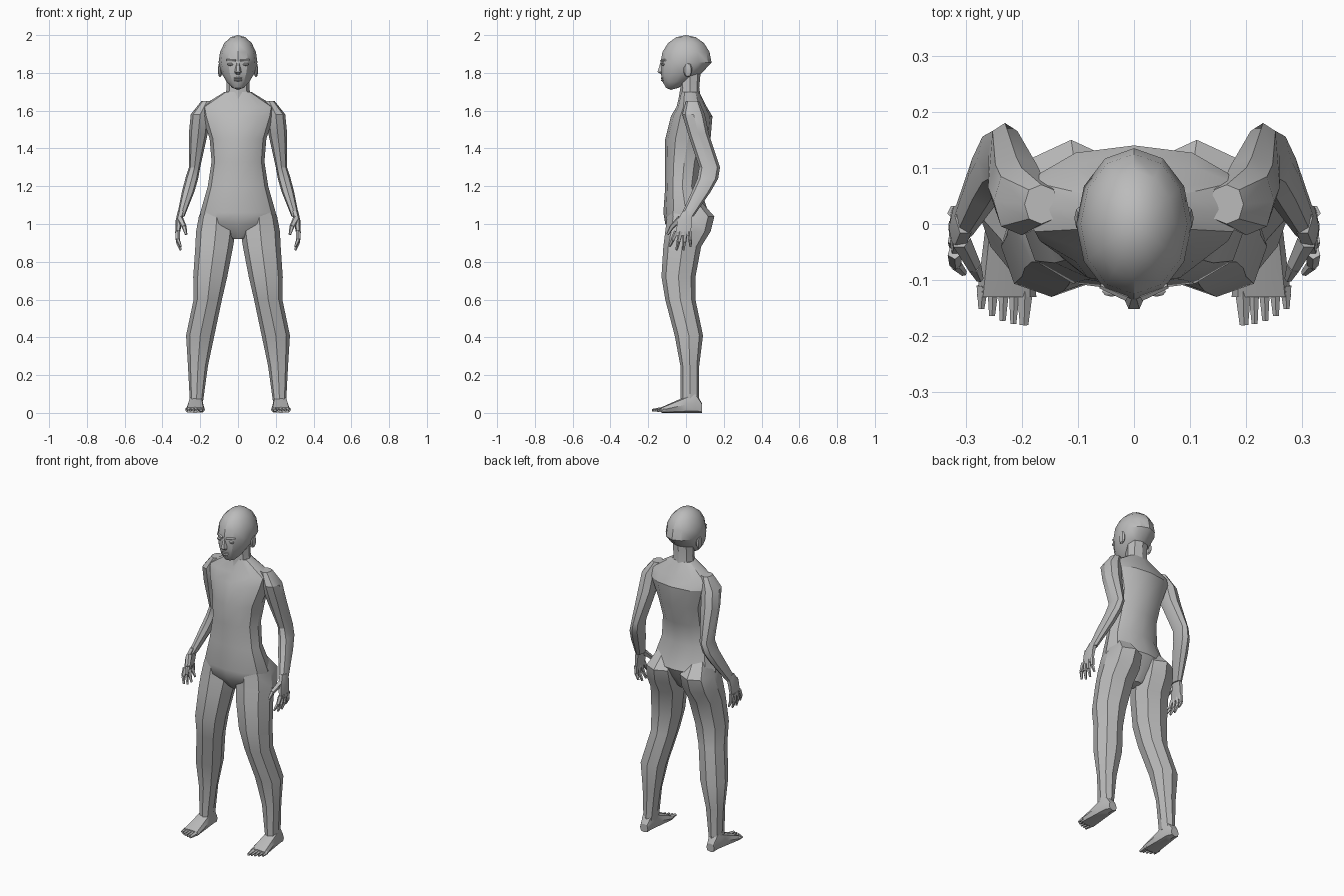
import bpy, bmesh, math
from mathutils import Vector, Matrix

cube = bpy.data.objects.get("Cube")
if cube:
    bpy.data.objects.remove(cube, do_unlink=True)

shade = 0.5
grey = bpy.data.materials.new("plain_grey")
grey.use_nodes = True
grey.diffuse_color = (shade, shade, shade, 1)
grey.node_tree.nodes["Principled BSDF"].inputs["Base Color"].default_value = grey.diffuse_color


def ring(level, width, front, back, centre=0):
    """Cross-section: half width about its centre, and extent from front to back."""
    return level, width, front, back, centre


def rounded(value, square):
    return math.copysign(abs(value) ** (2 / square), value)


def loft(bm, rings, sides=8, square=2.3, lying=False):
    """Skin through rings stacked upward, or along y when lying."""
    loops = []
    for level, width, front, back, centre in rings:
        loop = []
        for i in range(sides):
            angle = math.tau * i / sides
            across = centre + width * rounded(math.cos(angle), square)
            deep = (front + back) / 2 + (back - front) / 2 * rounded(math.sin(angle), square)
            loop.append(bm.verts.new((across, level, deep) if lying else (across, deep, level)))
        loops.append(loop)
    for lower, upper in zip(loops, loops[1:]):
        for i in range(sides):
            j = (i + 1) % sides
            bm.faces.new((lower[i], lower[j], upper[j], upper[i]))
    bm.faces.new(loops[0])
    bm.faces.new(loops[-1])


def stick(bm, start, end, thick, thin):
    """Tapered stick between two points."""
    start, end = Vector(start), Vector(end)
    along = end - start
    turn = along.to_track_quat('Z', 'Y').to_matrix().to_4x4()
    bmesh.ops.create_cone(bm, cap_ends=True, segments=5, radius1=thick, radius2=thin,
                          depth=along.length,
                          matrix=Matrix.Translation((start + end) / 2) @ turn)


def blob(bm, centre, size, around=8, up=5):
    place = Matrix.Translation(centre) @ Matrix.Diagonal((*size, 1))
    bmesh.ops.create_uvsphere(bm, u_segments=around, v_segments=up, radius=1, matrix=place)


def finish(bm, name, mirror=False):
    bmesh.ops.recalc_face_normals(bm, faces=bm.faces)
    mesh = bpy.data.meshes.new(name)
    bm.to_mesh(mesh)
    bm.free()
    mesh.materials.append(grey)
    part = bpy.data.objects.new(name, mesh)
    bpy.context.collection.objects.link(part)
    bpy.ops.object.select_all(action='DESELECT')
    part.select_set(True)
    bpy.context.view_layer.objects.active = part
    bpy.ops.object.shade_smooth_by_angle(angle=math.radians(30))
    if mirror:
        part.modifiers.new("Mirror", 'MIRROR')


# Torso, from crotch to collar
bm = bmesh.new()
loft(bm, [
    ring(level=.92, width=.03, front=-.05, back=.04),
    ring(level=1, width=.19, front=-.11, back=.09),
    ring(level=1.06, width=.2, front=-.12, back=.12),
    ring(level=1.2, width=.16, front=-.11, back=.07),
    ring(level=1.33, width=.14, front=-.11, back=.09),
    ring(level=1.45, width=.15, front=-.11, back=.13),
    ring(level=1.57, width=.19, front=-.08, back=.14),
    ring(level=1.62, width=.2, front=-.05, back=.11),
    ring(level=1.7, width=.07, front=-.03, back=.07),
], sides=12)
finish(bm, "torso")

# Neck
bm = bmesh.new()
loft(bm, [
    ring(level=1.66, width=.07, front=-.04, back=.08),
    ring(level=1.72, width=.06, front=-.03, back=.07),
    ring(level=1.83, width=.06, front=-.04, back=.08),
])
finish(bm, "neck")

# Head: an egg whose lower part narrows and moves forward into the jaw
bm = bmesh.new()
blob(bm, centre=(0, 0, 1.855), size=(.103, .135, .145), around=12, up=8)
for vert in bm.verts:
    jaw = max(0, (1.84 - vert.co.z) / .13)
    vert.co.x *= 1 - jaw / 4
    vert.co.y = vert.co.y * (1 - .4 * jaw) - .08 * jaw
finish(bm, "head")

# Nose
bm = bmesh.new()
loft(bm, [
    ring(level=1.79, width=.014, front=-.13, back=-.11),
    ring(level=1.805, width=.018, front=-.154, back=-.11),
    ring(level=1.86, width=.008, front=-.135, back=-.11),
], sides=6)
finish(bm, "nose")

# Lips
bm = bmesh.new()
for height in (1.772, 1.761):
    blob(bm, centre=(0, -.123, height), size=(.024, .01, .006))
finish(bm, "lips")

# Eyes, brows and ears
bm = bmesh.new()
blob(bm, centre=(.04, -.12, 1.845), size=(.018, .01, .008))
finish(bm, "eyes", mirror=True)
bm = bmesh.new()
stick(bm, start=(.012, -.13, 1.863), end=(.06, -.11, 1.868), thick=.008, thin=.005)
finish(bm, "brows", mirror=True)
bm = bmesh.new()
blob(bm, centre=(.095, .01, 1.815), size=(.012, .024, .038))
finish(bm, "ears", mirror=True)

# Arms, from shoulder to wrist
bm = bmesh.new()
loft(bm, [
    ring(level=1.65, centre=.165, width=.03, front=0, back=.07),
    ring(level=1.58, centre=.2, width=.05, front=-.02, back=.1),
    ring(level=1.48, centre=.21, width=.05, front=.01, back=.12),
    ring(level=1.3, centre=.23, width=.03, front=.07, back=.18),
    ring(level=1.24, centre=.245, width=.034, front=.06, back=.17),
    ring(level=1.17, centre=.264, width=.033, front=.03, back=.13),
    ring(level=1.04, centre=.303, width=.02, front=-.03, back=.04),
])
finish(bm, "arms", mirror=True)

# Hands: palm, four curled fingers and a thumb
bm = bmesh.new()
loft(bm, [
    ring(level=1.07, centre=.3, width=.018, front=-.02, back=.04),
    ring(level=1.02, centre=.312, width=.018, front=-.05, back=.036),
    ring(level=.94, centre=.32, width=.01, front=-.06, back=.03),
], sides=6)
for finger in range(4):
    spread = finger - 1.5
    outer = abs(spread) > 1
    root = Vector((.32, .024 * spread - .015, .96))
    tip = Vector((.303, .037 * spread - .032, .88 if outer else .862))
    knuckle = root.lerp(tip, .55) + Vector((.008, 0, 0))
    stick(bm, root, knuckle, thick=.013, thin=.011)
    stick(bm, knuckle, tip, thick=.011, thin=.006)
joint = (.285, -.075, .985)
stick(bm, start=(.308, -.03, 1.03), end=joint, thick=.018, thin=.013)
stick(bm, start=joint, end=(.275, -.098, .945), thick=.013, thin=.007)
finish(bm, "hands", mirror=True)

# Legs, from buttock to ankle
bm = bmesh.new()
loft(bm, [
    ring(level=1.13, centre=.1, width=.065, front=-.09, back=.07),
    ring(level=1.04, centre=.112, width=.095, front=-.1, back=.15),
    ring(level=.96, centre=.118, width=.104, front=-.11, back=.13),
    ring(level=.88, centre=.126, width=.1, front=-.12, back=.08),
    ring(level=.72, centre=.147, width=.09, front=-.13, back=.05),
    ring(level=.6, centre=.16, width=.075, front=-.11, back=.05),
    ring(level=.41, centre=.2, width=.075, front=-.06, back=.09),
    ring(level=.25, centre=.212, width=.053, front=-.03, back=.07),
    ring(level=.06, centre=.22, width=.035, front=-.03, back=.07),
])
finish(bm, "legs", mirror=True)

# Feet: a wedge sloping from the instep, with five toes
bm = bmesh.new()
heel = ring(level=.085, width=.026, front=0, back=.05, centre=.223)
wedge = [ring(level=.05 - .18 * t, width=.035 + .018 * t, front=0,
              back=.11 - .08 * t, centre=.223 + .004 * t) for t in (0, .3, .6, 1)]
loft(bm, [heel] + wedge, square=3, lying=True)
for toe in range(5):
    root = (.194 + .019 * toe, -.11, .018)
    tip = (.196 + .019 * toe, -.18 + .0018 * toe ** 2, .013)
    thick = .011 if toe else .016
    stick(bm, root, tip, thick, thin=thick / 2)
finish(bm, "feet", mirror=True)
